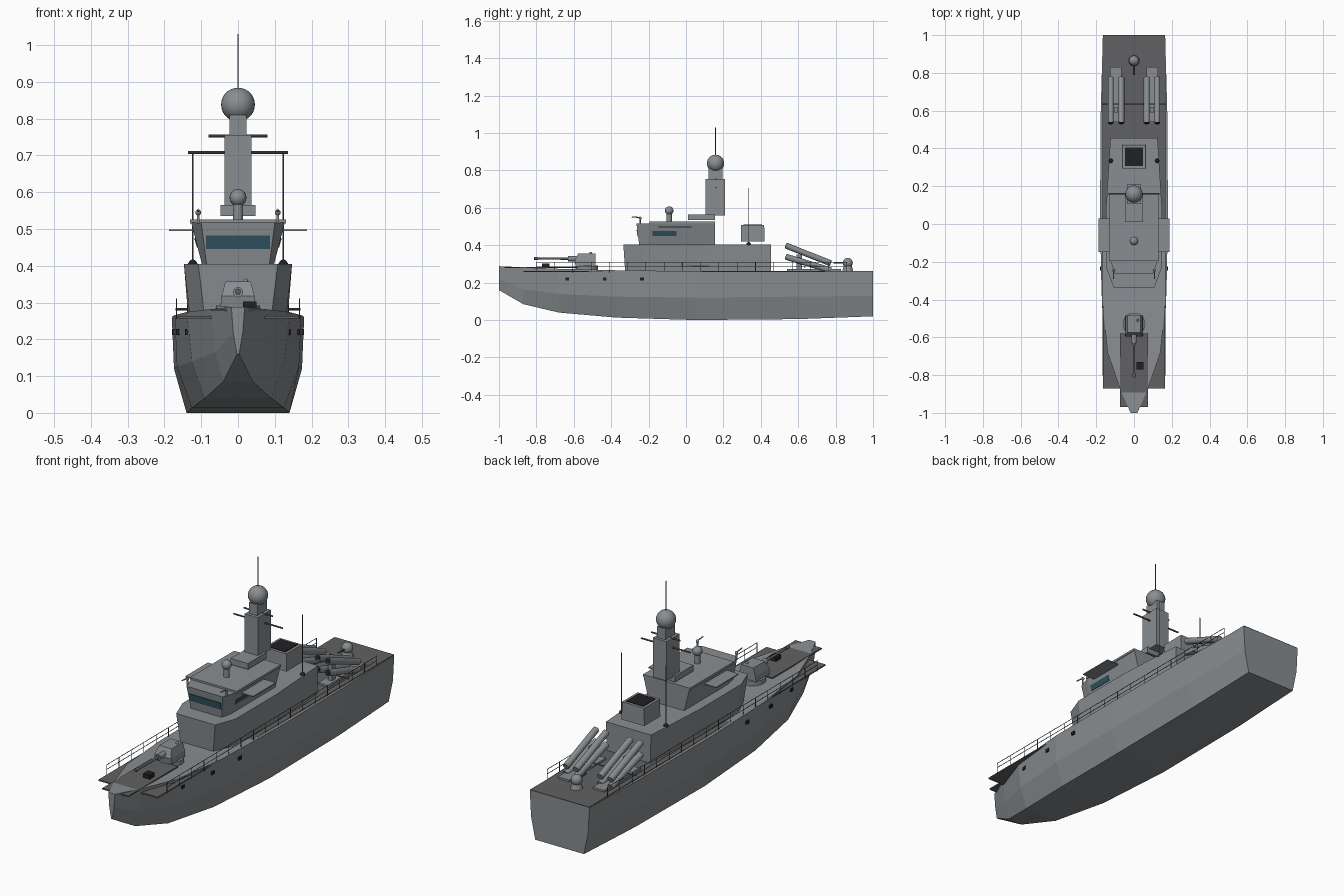
import bpy, bmesh, math
from mathutils import Vector

if "Cube" in bpy.data.objects:
    bpy.data.objects.remove(bpy.data.objects["Cube"])


def material(name, color):
    m = bpy.data.materials.new(name)
    m.diffuse_color = (*color, 1)
    m.use_nodes = True
    m.node_tree.nodes["Principled BSDF"].inputs["Base Color"].default_value = m.diffuse_color
    return m


DECK = material("deck_grey", (0.12, 0.12, 0.125))
HULL = material("ship_grey", (0.25, 0.27, 0.285))
DARK = material("black", (0.015, 0.015, 0.018))
GLASS = material("glass", (0.03, 0.09, 0.12))


def finish(bm, name, mat=HULL, smooth=False):
    bmesh.ops.recalc_face_normals(bm, faces=bm.faces)
    for f in bm.faces:
        f.smooth = smooth and len(f.verts) <= 4
    me = bpy.data.meshes.new(name)
    bm.to_mesh(me)
    bm.free()
    ob = bpy.data.objects.new(name, me)
    bpy.context.collection.objects.link(ob)
    me.materials.append(mat)
    return ob


def loft(name, rings, mat=HULL):
    """Skin equal-length closed rings and cap both ends."""
    bm = bmesh.new()
    vs = [[bm.verts.new(p) for p in r] for r in rings]
    n = len(rings[0])
    for a, b in zip(vs, vs[1:]):
        for i in range(n):
            bm.faces.new((a[i], a[(i + 1) % n], b[(i + 1) % n], b[i]))
    bm.faces.new(vs[0])
    bm.faces.new(vs[-1])
    return finish(bm, name, mat)


def house(name, low, high, z0, z1):
    """Deckhouse block from half plans (x, y), mirrored across x."""
    def ring(half, z):
        return [(x, y, z) for x, y in half] + [(-x, y, z) for x, y in reversed(half)]
    return loft(name, [ring(low, z0), ring(high, z1)])


def box(name, x, y, z, mat=HULL, taper=1.0):
    """Box from (min, max) ranges; the top may taper."""
    cx, cy = sum(x) / 2, sum(y) / 2
    rings = []
    for h, s in ((z[0], 1), (z[1], taper)):
        rings.append([(cx + (a - cx) * s, cy + (b - cy) * s, h)
                      for a, b in ((x[0], y[0]), (x[1], y[0]), (x[1], y[1]), (x[0], y[1]))])
    return loft(name, rings, mat)


def rod(name, a, b, r, mat=HULL, seg=12, r2=None):
    a, b = Vector(a), Vector(b)
    bm = bmesh.new()
    bmesh.ops.create_cone(bm, cap_ends=True, segments=seg, radius1=r,
                          radius2=r if r2 is None else r2, depth=(b - a).length)
    rot = (b - a).to_track_quat('Z', 'Y').to_matrix()
    for v in bm.verts:
        v.co = rot @ v.co + (a + b) / 2
    return finish(bm, name, mat)


def ball(name, c, r, seg=16, mat=HULL):
    bm = bmesh.new()
    bmesh.ops.create_uvsphere(bm, u_segments=seg, v_segments=seg // 2 + 2, radius=r)
    bmesh.ops.translate(bm, verts=bm.verts, vec=c)
    return finish(bm, name, mat, True)


# Hull: stations of y, then half width and height at deck, knuckle and chine
stations = [
    (-1.0, .018, .288, .013, .22, .003, .16),
    (-.87, .075, .282, .062, .165, .04, .085),
    (-.68, .14, .274, .125, .14, .09, .04),
    (-.37, .172, .266, .166, .125, .125, .013),
    (.05, .18, .261, .174, .12, .14, 0),
    (.6, .176, .259, .17, .125, .14, .005),
    (1.0, .165, .259, .158, .13, .135, .02)]
loft("hull", [[(wt, y, zt), (wm, y, zm), (wb, y, zb), (-wb, y, zb), (-wm, y, zm), (-wt, y, zt)]
              for y, wt, zt, wm, zm, wb, zb in stations])

# Deck plates
box("main_deck", (-.164, .164), (-.87, 1), (.257, .263), DECK)
box("fore_deck", (-.073, .073), (-.97, -.58), (.277, .283), DECK)
box("deck_hatch", (.013, .05), (-.77, -.73), (.28, .303), DARK)

# Superstructure
house("deckhouse", [(.09, -.325), (.13, -.23), (.135, .1), (.12, .455)],
      [(.108, -.335), (.147, -.23), (.147, .1), (.125, .455)], .255, .405)
house("bridge", [(.085, -.25), (.097, -.195), (.097, .155)],
      [(.1, -.265), (.127, -.19), (.127, .155)], .4, .517)
box("bridge_roof", (-.13, .13), (-.195, .155), (.515, .526))
box("bridge_wings", (-.188, .188), (-.148, .03), (.494, .499))
loft("front_window", [[(s * .087, y, z) for s in (-1, 1)] + [(s * .087, y + .02, z) for s in (1, -1)]
                      for y, z in ((-.259, .446), (-.264, .482))], GLASS)
for s in (-1, 1):
    loft("side_window", [[(s * x, -.18, z), (s * x, -.05, z), (s * (x - .015), -.05, z), (s * (x - .015), -.18, z)]
                         for x, z in ((.1115, .449), (.119, .475))], GLASS)
    # Bridge-top light guns
    rod("light_gun_post", (s * .108, -.245, .515), (s * .108, -.245, .545), .004)
    rod("light_gun_barrel", (s * .108, -.29, .552), (s * .108, -.245, .548), .003)
    ball("light_gun_body", (s * .108, -.245, .545), .008, 8)
    # Whip antennas
    rod("whip_antenna", (s * .123, .335, .4), (s * .123, .335, .705), .002, DECK, 6)
    ball("whip_base", (s * .123, .335, .405), .012, 10, DARK)

# Director on the bridge roof
rod("director_post", (0, -.09, .52), (0, -.09, .57), .014)
ball("director_ball", (0, -.09, .585), .023)

# Mast
box("mast_base", (-.048, .048), (.01, .155), (.535, .565))
box("mast_lower", (-.037, .037), (.105, .208), (.558, .755))
box("mast_upper", (-.023, .023), (.12, .195), (.75, .81))
ball("radar_dome", (0, .158, .838), .046, 24)
rod("mast_antenna", (0, .158, .87), (0, .158, 1.03), .002, DECK, 6)
for half, z in ((.136, .708), (.08, .753)):
    rod("mast_yard", (-half, .16, z), (half, .16, z), .004, DECK, 8)

# Funnel
box("funnel", (-.063, .063), (.293, .42), (.42, .508), taper=.97)
box("funnel_opening", (-.048, .048), (.308, .405), (.5, .511), DARK)

# Fore gun
rod("gun_ring", (0, -.53, .265), (0, -.53, .292), .06, seg=20)
loft("gun_turret", [[(x, y0, z), (x, -.485, z), (-x, -.485, z), (-x, y0, z)]
                    for x, y0, z in ((.048, -.59, .288), (.045, -.595, .318), (.034, -.575, .357))])
rod("gun_mantlet", (0, -.585, .328), (0, -.63, .328), .014)
rod("gun_barrel", (0, -.6, .328), (0, -.81, .33), .007, DECK, r2=.005)
rod("gun_muzzle", (0, -.79, .33), (0, -.812, .33), .008, DECK)
ball("gun_sight", (.02, -.51, .358), .007, 8)

# Missile launchers: two stacked tubes at each of four places
for s in (-1, 1):
    box("launcher_rack", tuple(sorted((s * .066, s * .128))), (.54, .83), (.26, .272))
    box("launcher_leg", tuple(sorted((s * .085, s * .107))), (.59, .62), (.265, .35))
    for x in (.067, .123):
        for zf, za in ((.398, .303), (.338, .265)):
            a, b = Vector((s * x, .535, zf)), Vector((s * x, .775, za))
            d = (a - b).normalized()
            rod("missile_tube", a, b, .016, seg=14)
            rod("tube_cap", a - d * .004, a + d * .003, .0125, DARK, 14)
rod("launcher_crossbar", (-.17, .635, .282), (.17, .635, .282), .003, DECK, 6)

# Aft gun director
rod("aft_mount", (0, .865, .26), (0, .865, .292), .03, r2=.02)
ball("aft_ball", (0, .865, .305), .027)
rod("aft_barrel", (0, .85, .305), (0, .79, .307), .004, DECK, 8)

# Railings
for s in (-1, 1):
    x = s * .167
    for z in (.287, .31):
        rod("rail", (x, -.8, z), (x, .86, z), .0016, DECK, 5)
    for i in range(18):
        y = -.8 + 1.66 * i / 17
        rod("rail_post", (x, y, .255), (x, y, .31), .0016, DECK, 5)
    # Portholes
    for y, px in ((-.635, .138), (-.435, .163), (-.235, .174)):
        box("porthole", (s * px - .006, s * px + .006), (y - .01, y + .01), (.212, .228), DARK)
